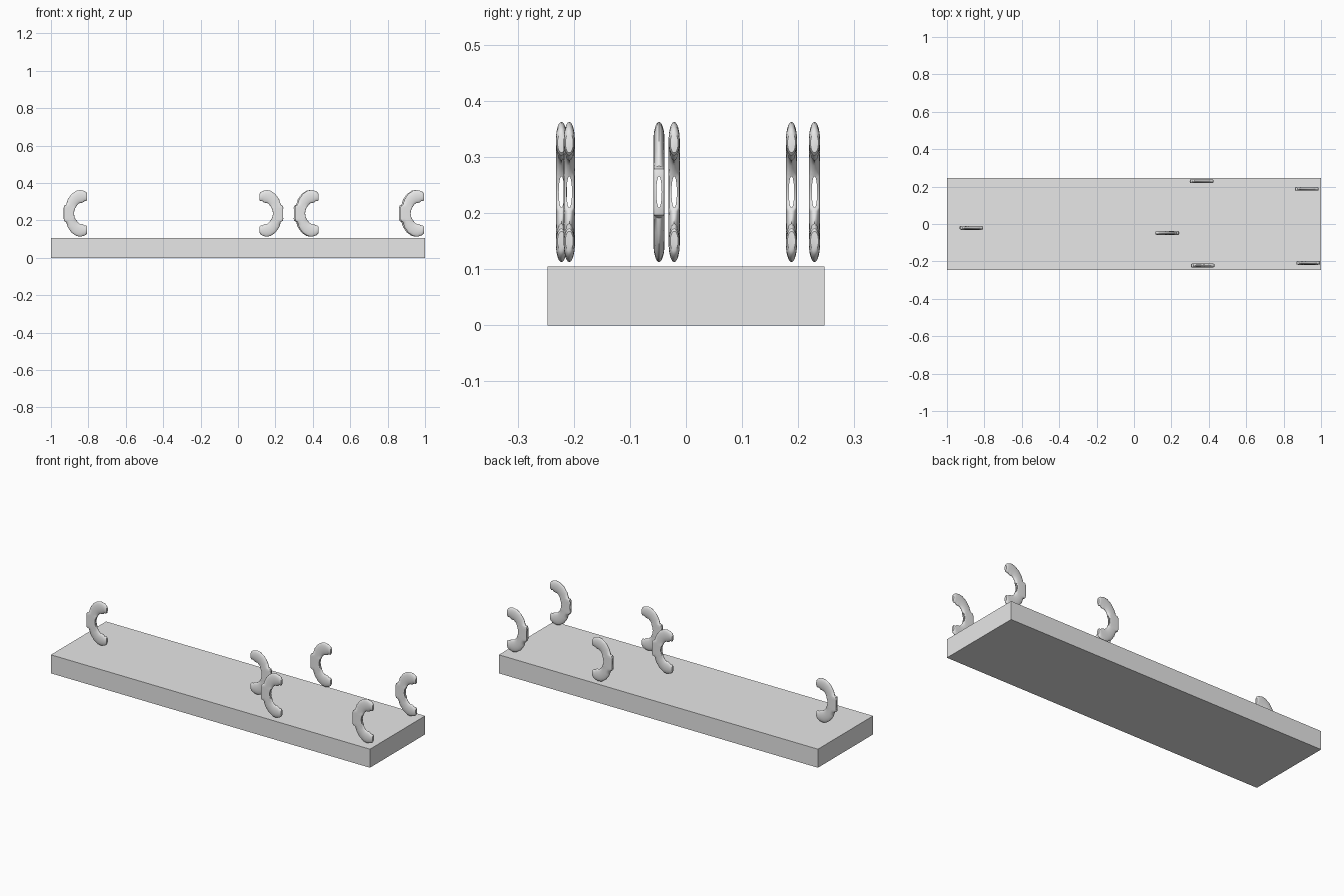
import bpy, bmesh
from math import cos, sin, pi, copysign

cube = bpy.data.objects.get("Cube")
if cube:
    bpy.data.objects.remove(cube, do_unlink=True)

grey = bpy.data.materials.new("light_grey")
grey.use_nodes = True
grey.diffuse_color = (0.8, 0.8, 0.8, 1)
grey.node_tree.nodes["Principled BSDF"].inputs["Base Color"].default_value = (0.8, 0.8, 0.8, 1)


def add_object(name, mesh, location=(0, 0, 0)):
    obj = bpy.data.objects.new(name, mesh)
    obj.location = location
    bpy.context.collection.objects.link(obj)
    return obj


def mesh_from(bm, name):
    bmesh.ops.recalc_face_normals(bm, faces=bm.faces)
    mesh = bpy.data.meshes.new(name)
    bm.to_mesh(mesh)
    bm.free()
    mesh.materials.append(grey)
    return mesh


# Base slab
bm = bmesh.new()
bmesh.ops.create_cube(bm, size=1)
bmesh.ops.scale(bm, vec=(2, 0.494, 0.105), verts=bm.verts)
add_object("base_slab", mesh_from(bm, "base_slab"), (0, 0, 0.0525))

# Upper half of the clip: outer x, z, inner x, z, section squareness, thickness
HALF = [
    (0.000, 0.000, 0.055, 0.000, 0.3, 1),
    (0.000, 0.030, 0.058, 0.018, 0.3, 1),
    (0.003, 0.041, 0.062, 0.028, 0.3, 1),
    (0.013, 0.046, 0.066, 0.034, 0.8, 1),
    (0.022, 0.075, 0.075, 0.047, 1, 1),
    (0.042, 0.103, 0.086, 0.056, 1, 1),
    (0.068, 0.121, 0.095, 0.056, 1, 1),
    (0.090, 0.125, 0.103, 0.058, 1, 1),
    (0.112, 0.119, 0.112, 0.066, 1, 1),
    (0.122, 0.112, 0.121, 0.065, 1, 0.95),
    (0.126, 0.105, 0.126, 0.070, 1, 0.7),
]
SIDES = 24


def section(bm, ox, oz, ix, iz, power, thick):
    ring = []
    for k in range(SIDES):
        c, s = cos(2 * pi * k / SIDES), sin(2 * pi * k / SIDES)
        t = 0.5 + 0.5 * copysign(abs(c) ** power, c)
        y = 0.01 * thick * copysign(abs(s) ** power, s)
        ring.append(bm.verts.new((ox + (ix - ox) * t - 0.063, y, oz + (iz - oz) * t)))
    return ring


# C-shaped clip swept through the mirrored sections
stations = [(a, -b, c, -d, p, t) for a, b, c, d, p, t in HALF[:0:-1]] + HALF
bm = bmesh.new()
rings = [section(bm, *s) for s in stations]
for r0, r1 in zip(rings, rings[1:]):
    for k in range(SIDES):
        n = (k + 1) % SIDES
        bm.faces.new((r0[k], r0[n], r1[n], r1[k]))
bm.faces.new(rings[0])
bm.faces.new(rings[-1])
blank = add_object("clip_blank", mesh_from(bm, "clip_blank"))

# Oval slot through the back of the clip
bm = bmesh.new()
bmesh.ops.create_cone(bm, cap_ends=True, segments=24, radius1=1, radius2=1, depth=0.3)
for v in bm.verts:
    v.co = (v.co.z, v.co.x * 0.0048, v.co.y * 0.028)
cutter = add_object("slot_cutter", mesh_from(bm, "slot_cutter"))
cutter.hide_render = True
slot = blank.modifiers.new("slot", "BOOLEAN")
slot.operation = "DIFFERENCE"
slot.solver = "EXACT"
slot.object = cutter
bpy.context.view_layer.update()
clip_mesh = bpy.data.meshes.new_from_object(blank.evaluated_get(bpy.context.evaluated_depsgraph_get()))
clip_mesh.name = "clip"
for helper in (blank, cutter):
    bpy.data.objects.remove(helper, do_unlink=True)

# Clips standing over the slab: x, y, turn
CLIPS = [
    (-0.869, -0.021, 0),
    (0.179, -0.048, pi),
    (0.361, 0.229, 0),
    (0.367, -0.222, 0),
    (0.924, 0.188, 0),
    (0.931, -0.208, 0),
]
bpy.ops.object.select_all(action="DESELECT")
for i, (x, y, turn) in enumerate(CLIPS):
    clip = add_object(f"clip_{i + 1}", clip_mesh, (x, y, 0.2375))
    clip.rotation_euler.z = turn
clip.select_set(True)
bpy.context.view_layer.objects.active = clip
bpy.ops.object.shade_smooth_by_angle(angle=0.7)
